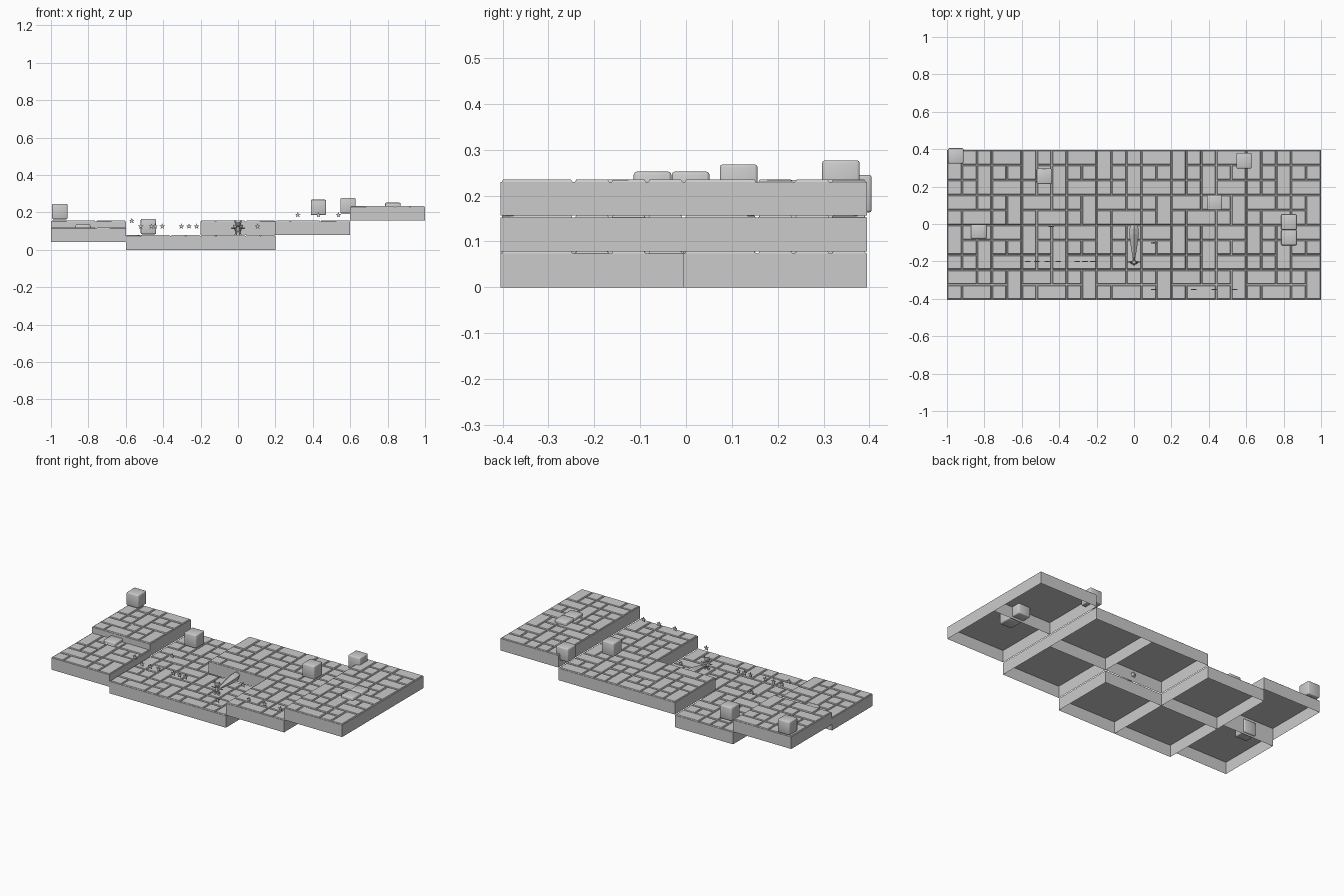
import bpy, bmesh, math, random
from mathutils import Vector, Matrix

if "Cube" in bpy.data.objects:
    bpy.data.objects.remove(bpy.data.objects["Cube"])

random.seed(4)
grey = bpy.data.materials.new("light grey")
grey.diffuse_color = (0.6, 0.6, 0.6, 1)
grey.use_nodes = True
grey.node_tree.nodes["Principled BSDF"].inputs["Base Color"].default_value = grey.diffuse_color
Y0 = -0.005          # line between front and back rows
T = 0.4              # tile width
H = 0.078            # tile height
CELL = T / 5


def finish(bm, name, smooth=False):
    mesh = bpy.data.meshes.new(name)
    bm.to_mesh(mesh)
    bm.free()
    mesh.materials.append(grey)
    for p in mesh.polygons:
        p.use_smooth = smooth
    ob = bpy.data.objects.new(name, mesh)
    bpy.context.collection.objects.link(ob)
    return ob


def loft(bm, rings):
    """Skin equal-sized point rings and cap both ends."""
    rows = [[bm.verts.new(p) for p in r] for r in rings]
    n = len(rows[0])
    for a, b in zip(rows, rows[1:]):
        for i in range(n):
            j = (i + 1) % n
            bm.faces.new((a[i], a[j], b[j], b[i]))
    bm.faces.new(rows[0][::-1])
    bm.faces.new(rows[-1])


def ellipse(c, rx, ry, axis, n=6, start=0.0):
    """Ring about the y or z axis."""
    pts = []
    for i in range(n):
        a = start + 2 * math.pi * i / n
        u, v = rx * math.cos(a), ry * math.sin(a)
        pts.append(Vector(c) + (Vector((u, 0, v)) if axis == 'y' else Vector((u, v, 0))))
    return pts


def rect(x0, x1, y0, y1, z):
    return [(x0, y0, z), (x1, y0, z), (x1, y1, z), (x0, y1, z)]


# Paving layout of a tile: column, row, width, depth in cells
PAVING = [(0, 0, 1, 1), (1, 0, 2, 1), (3, 0, 1, 1), (4, 0, 1, 2),
          (0, 1, 2, 1), (2, 1, 1, 1), (3, 1, 1, 1),
          (0, 2, 1, 1), (1, 2, 1, 1), (2, 2, 1, 2), (3, 2, 2, 1),
          (0, 3, 1, 2), (1, 3, 1, 1), (3, 3, 1, 1), (4, 3, 1, 1),
          (1, 4, 1, 1), (2, 4, 1, 1), (3, 4, 2, 1)]


def tile(name, x, y, top):
    # open-bottomed shell
    bm = bmesh.new()
    lo = [bm.verts.new(p) for p in rect(x, x + T, y, y + T, top - H)]
    hi = [bm.verts.new(p) for p in rect(x, x + T, y, y + T, top - 0.004)]
    for i in range(4):
        j = (i + 1) % 4
        bm.faces.new((lo[i], lo[j], hi[j], hi[i]))
    bm.faces.new(hi)
    finish(bm, name + "_shell")
    # paving stones with sloped edges and slightly tilted tops
    bm = bmesh.new()
    for c, r, w, d in PAVING:
        x0, x1 = x + c * CELL, x + (c + w) * CELL
        y0, y1 = y + r * CELL, y + (r + d) * CELL
        g, e = 0.003, 0.006
        base = [bm.verts.new(p) for p in rect(x0 + g, x1 - g, y0 + g, y1 - g, top - 0.004)]
        cap = [bm.verts.new((px, py, pz + random.uniform(-0.001, 0.001)))
               for px, py, pz in rect(x0 + e, x1 - e, y0 + e, y1 - e, top + 0.0005)]
        for i in range(4):
            j = (i + 1) % 4
            bm.faces.new((base[i], base[j], cap[j], cap[i]))
        bm.faces.new(cap)
    finish(bm, name + "_paving")


FRONT = [0.1185, H, H, 2 * H, 3 * H]
BACK = [2 * H, H, 2 * H, 2 * H, 3 * H]
for i in range(5):
    tile(f"front_tile_{i}", -1 + T * i, Y0 - T, FRONT[i])
    tile(f"back_tile_{i}", -1 + T * i, Y0, BACK[i])

# Rounded blocks: centre x, y and top height
B = 0.082
for i, (x, y, top) in enumerate([(-0.953, 0.364, 0.245), (-0.479, 0.255, 0.165),
                                 (-0.83, -0.037, 0.135), (0.43, 0.115, 0.268),
                                 (0.588, 0.338, 0.277), (0.828, 0.01, 0.252),
                                 (0.828, -0.073, 0.252)]):
    bm = bmesh.new()
    bmesh.ops.create_cube(bm, size=B)
    bmesh.ops.bevel(bm, geom=bm.edges[:], offset=0.006, segments=2, profile=0.5, affect='EDGES')
    bmesh.ops.translate(bm, verts=bm.verts, vec=(x, y, top - B / 2))
    finish(bm, f"block_{i}", smooth=True)

# Small upright stars
STARS = [(-0.568, -0.2, 0.155), (-0.52, -0.2, 0.125), (-0.463, -0.2, 0.125),
         (-0.405, -0.2, 0.125), (-0.303, -0.2, 0.125), (-0.262, -0.2, 0.125),
         (-0.221, -0.2, 0.125), (-0.443, -0.014, 0.125), (0.105, -0.1, 0.125),
         (0.105, -0.35, 0.125), (0.32, -0.35, 0.187), (0.43, -0.35, 0.187),
         (0.537, -0.35, 0.187)]
for i, (x, y, z) in enumerate(STARS):
    bm = bmesh.new()
    rings = []
    for dy in (-0.003, 0.003):
        ring = []
        for k in range(10):
            a = math.pi / 2 + k * math.pi / 5
            rad = 0.007 if k % 2 else 0.016
            ring.append((x + rad * math.cos(a), y + dy, z + rad * math.sin(a)))
        rings.append(ring)
    loft(bm, rings)
    bmesh.ops.recalc_face_normals(bm, faces=bm.faces)
    finish(bm, f"star_{i}")


def lofted(name, rings):
    bm = bmesh.new()
    loft(bm, rings)
    bmesh.ops.recalc_face_normals(bm, faces=bm.faces)
    finish(bm, name)


# Little figure: body, head, limbs, ears, snout
FY = -0.203
lofted("figure_body", [ellipse((0, FY, z), r, r * 0.8, 'z')
                       for z, r in ((0.094, 0.009), (0.102, 0.013), (0.115, 0.011), (0.124, 0.006))])
lofted("figure_head", [ellipse((0, FY - 0.002, z), r, r * 0.8, 'z')
                       for z, r in ((0.122, 0.007), (0.13, 0.016), (0.14, 0.017), (0.149, 0.009))])
lofted("figure_snout", [ellipse((0, y, 0.131), r, r, 'y')
                        for y, r in ((FY - 0.01, 0.007), (FY - 0.021, 0.002))])
for s, side in ((-1, "left"), (1, "right")):
    lofted(side + "_ear", [ellipse((s * x, FY, z), r, r * 0.6, 'z', 4)
                           for x, z, r in ((0.011, 0.143, 0.007), (0.017, 0.16, 0.001))])
    lofted(side + "_arm", [[(s * x, FY + dy, z + dz) for dy, dz in
                            ((-r, 0), (0, -r), (r, 0), (0, r))]
                           for x, z, r in ((0.006, 0.119, 0.005), (0.025, 0.115, 0.004),
                                           (0.038, 0.116, 0.003))])
    lofted(side + "_leg", [ellipse((s * x, FY + y, z), r, r * 1.3, 'z')
                           for x, y, z, r in ((0.007, 0, 0.1, 0.006), (0.011, 0, 0.088, 0.005),
                                              (0.012, -0.003, 0.079, 0.008))])

# Big five-sided tail reaching back to the raised tile
lofted("figure_tail", [ellipse((0, y, z), r, r, 'y', 5, math.pi / 2)
                       for y, z, r in ((-0.195, 0.106, 0.004), (-0.15, 0.111, 0.013),
                                       (-0.1, 0.116, 0.021), (-0.055, 0.12, 0.027),
                                       (-0.025, 0.122, 0.026), (-0.002, 0.123, 0.016),
                                       (0.006, 0.123, 0.006))])
